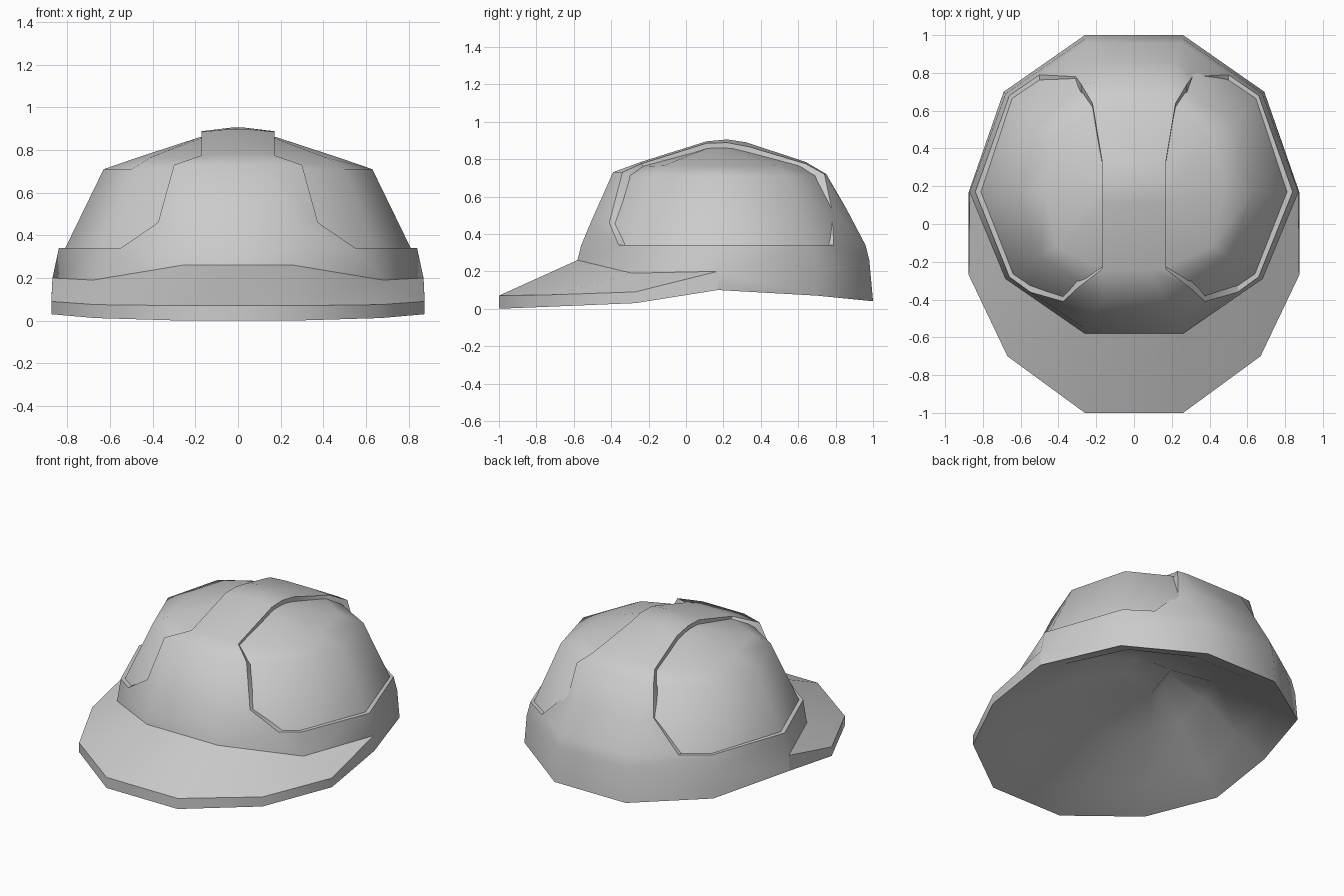
import bpy
import bmesh
import math

if "Cube" in bpy.data.objects:
    bpy.data.objects.remove(bpy.data.objects["Cube"], do_unlink=True)

CENTRE_Y = 0.17

grey = bpy.data.materials.new("light_grey_plastic")
grey.use_nodes = True
grey.diffuse_color = (0.6, 0.6, 0.6, 1)
grey.node_tree.nodes["Principled BSDF"].inputs["Base Color"].default_value = (0.6, 0.6, 0.6, 1)


def mirrored(half):
    """Complete a half section, listed from one end to the other, across x = 0."""
    return half + [(-x, y, z) for x, y, z in reversed(half)]


def ring(a, b, c, d, e):
    """Half ring from back to front, with corners repeated to meet the band feet."""
    return [a, a, b, c, d, d, e]


def shrunk(half, k, dz):
    return [(x * k, CENTRE_Y + (y - CENTRE_Y) * k, z + dz) for x, y, z in half]


class Part:
    """Welded mesh made of lofted sections."""

    def __init__(self, name):
        self.name, self.bm, self.verts = name, bmesh.new(), {}

    def vert(self, p):
        key = tuple(round(v, 4) for v in p)
        if key not in self.verts:
            self.verts[key] = self.bm.verts.new(key)
        return self.verts[key]

    def face(self, points):
        corners = list(dict.fromkeys(self.vert(p) for p in points))
        if len(corners) > 2 and not self.bm.faces.get(corners):
            self.bm.faces.new(corners)

    def loft(self, sections, closed=True):
        for low, high in zip(sections, sections[1:]):
            n = len(low)
            for i in range(n if closed else n - 1):
                j = (i + 1) % n
                self.face([low[i], low[j], high[j], high[i]])

    def finish(self, inward=False):
        bmesh.ops.recalc_face_normals(self.bm, faces=self.bm.faces[:])
        if inward:
            bmesh.ops.reverse_faces(self.bm, faces=self.bm.faces[:])
        mesh = bpy.data.meshes.new(self.name)
        self.bm.to_mesh(mesh)
        self.bm.free()
        mesh.materials.append(grey)
        obj = bpy.data.objects.new(self.name, mesh)
        bpy.context.collection.objects.link(obj)
        bpy.ops.object.select_all(action="DESELECT")
        obj.select_set(True)
        bpy.context.view_layer.objects.active = obj
        bpy.ops.object.shade_smooth_by_angle(angle=math.radians(50))


# Raised band over the crown: edge and inner point of each station, front to back
band = [
    ((.55, -.36, .34), (.25, -.56, .34)),
    ((.375, -.41, .46), (.24, -.51, .46)),
    ((.30, -.34, .73), (.15, -.39, .73)),
    ((.17, -.24, .775), (.08, -.24, .785)),
    ((.17, .11, .885), (.07, .11, .895)),
    ((.17, .22, .888), (.03, .22, .905)),
    ((.17, .34, .865), (.07, .32, .89)),
    ((.22, .64, .775), (.10, .64, .785)),
    ((.28, .74, .72), (.20, .75, .72)),
    ((.31, .78, .53), (.22, .86, .53)),
    ((.50, .79, .34), (.25, .96, .34)),
]

# Lower shell: shoulder, brim root, then the bottom edge at the back
shoulder = [band[-1][1], band[-1][0], (.66, .68, .34), (.84, .17, .34),
            (.66, -.28, .34), band[0][0], band[0][1]]
root = ring((.26, .98, .26), (.68, .69, .25), (.87, .17, .2), (.68, -.29, .19), (.26, -.58, .26))
hem = [(.26, 1, .04), (.26, 1, .04), (.69, .70, .07), (.875, .17, .1)]

# Brim outer edge from the side tip to the front
brim_top = [root[3], (.875, -.27, .09), (.67, -.70, .075), (.26, -1, .07)]
brim_low = [hem[3], (.875, -.27, .03), (.67, -.70, .012), (.26, -1, 0)]

# Recessed dome rings
dome = [
    ring((.245, .935, .34), (.645, .665, .34), (.81, .17, .34), (.64, -.265, .34), (.24, -.535, .34)),
    ring((.19, .735, .71), (.53, .55, .71), (.63, .17, .71), (.50, -.17, .71), (.18, -.37, .71)),
    ring((.17, .63, .765), (.41, .48, .765), (.47, .17, .765), (.41, -.12, .765), (.16, -.24, .76)),
    ring((.08, .30, .855), (.16, .24, .86), (.18, .17, .86), (.16, .12, .86), (.08, .10, .86)),
]

# Outer shell with crown band
shell = Part("outer_shell")
shell.loft([mirrored(shoulder), mirrored(root)])
shell.loft([mirrored(root[3::-1]), mirrored(hem[::-1])], closed=False)
rows = []
for edge, mid in band:
    x, y, z = edge
    wall = (x, CENTRE_Y + (y - CENTRE_Y) * .9, .34 + (z - .34) * .9)
    rows.append(mirrored([wall, edge, mid]))
shell.loft(rows, closed=False)
shell.finish()

# Brim
brim = Part("brim")
brim.loft([mirrored(r) for r in (root[3:], brim_top, brim_low)], closed=False)
brim.finish()

# Recessed side panels with the ledge around them
panels = Part("side_panels")
panels.loft([mirrored(r) for r in [shoulder] + dome])
panels.face(mirrored(dome[-1]))
panels.finish()

# Shallow vaulted inside
liner = Part("inner_lining")
rim = hem[:3] + brim_low
vault = [rim, shrunk(rim, .78, .08), shrunk(rim, .45, .24), shrunk(rim, .15, .31)]
liner.loft([mirrored(r) for r in vault])
liner.face(mirrored(vault[-1]))
liner.finish(inward=True)
